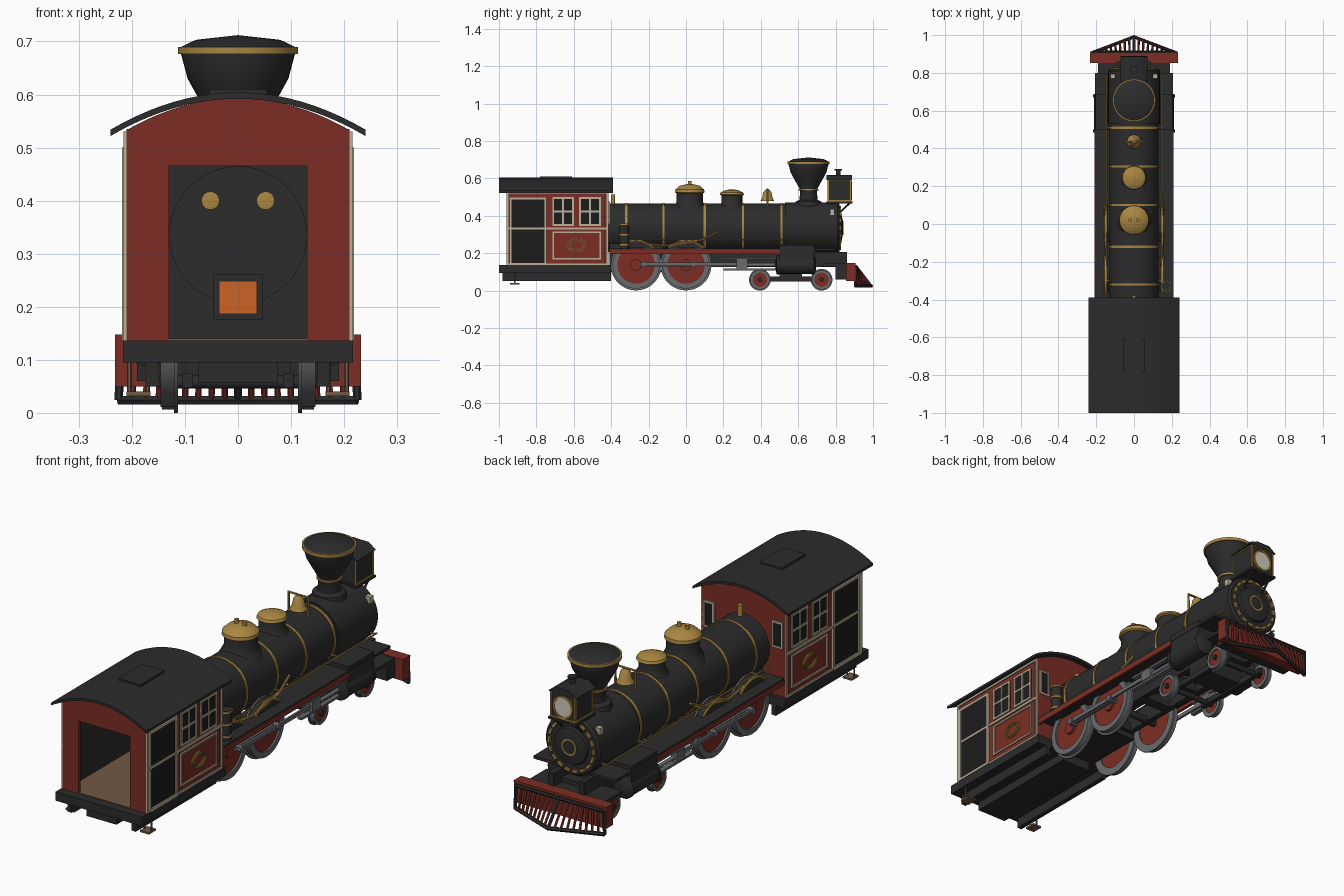
import bpy, bmesh
from math import sin, cos, pi, radians
from mathutils import Vector, Matrix

cube = bpy.data.objects.get("Cube")
if cube:
    bpy.data.objects.remove(cube, do_unlink=True)


def material(name, r, g, b):
    m = bpy.data.materials.new(name)
    m.use_nodes = True
    m.diffuse_color = (r, g, b, 1)
    m.node_tree.nodes["Principled BSDF"].inputs["Base Color"].default_value = (r, g, b, 1)
    return m


black = material("black iron", 0.025, 0.025, 0.025)
dark = material("dark glass", 0.012, 0.012, 0.012)
red = material("barn red", 0.2, 0.027, 0.018)
gold = material("brass", 0.4, 0.24, 0.055)
cream = material("cream trim", 0.5, 0.44, 0.32)
grey = material("grey steel", 0.14, 0.145, 0.155)
orange = material("fire orange", 0.6, 0.13, 0.02)
brown = material("wood brown", 0.17, 0.1, 0.06)
lens = material("lamp lens", 0.65, 0.6, 0.5)


def finish(ob, mat, mirror=False, smooth=False):
    ob.data.materials.clear()
    ob.data.materials.append(mat)
    if smooth:
        bpy.ops.object.select_all(action='DESELECT')
        ob.select_set(True)
        bpy.context.view_layer.objects.active = ob
        bpy.ops.object.shade_smooth_by_angle(angle=radians(40))
    if mirror:
        ob.modifiers.new("Mirror", 'MIRROR').use_mirror_merge = False
    return ob


def from_bmesh(name, bm, mat, mirror=False, smooth=False):
    bmesh.ops.recalc_face_normals(bm, faces=bm.faces)
    me = bpy.data.meshes.new(name)
    bm.to_mesh(me)
    bm.free()
    ob = bpy.data.objects.new(name, me)
    bpy.context.collection.objects.link(ob)
    return finish(ob, mat, mirror, smooth)


def boxes(name, spans, mat, mirror=False):
    bm = bmesh.new()
    for span in spans:
        centre = Vector([(a + b) / 2 for a, b in span])
        size = Vector([b - a for a, b in span])
        bmesh.ops.create_cube(bm, size=1, matrix=Matrix.LocRotScale(centre, None, size))
    return from_bmesh(name, bm, mat, mirror)


def box(name, x, y, z, mat, mirror=False):
    return boxes(name, [(x, y, z)], mat, mirror)


def frame(name, depth, u, z, w, mat, axis='x', mirror=True, cross=False):
    """Rectangular trim in a plane facing x or y, optionally with glazing bars."""
    cells = [(u, (z[0], z[0] + w)), (u, (z[1] - w, z[1])),
             ((u[0], u[0] + w), z), ((u[1] - w, u[1]), z)]
    if cross:
        mu, mz = sum(u) / 2, sum(z) / 2
        cells += [((mu - w / 2, mu + w / 2), z), (u, (mz - w / 2, mz + w / 2))]
    spans = [(depth, a, b) if axis == 'x' else (a, depth, b) for a, b in cells]
    return boxes(name, spans, mat, mirror)


def lathe(name, profile, centre, mat, axis='z', mirror=False, steps=40):
    bm = bmesh.new()
    vs = [bm.verts.new((r, 0, h)) for r, h in profile]
    es = [bm.edges.new(pair) for pair in zip(vs, vs[1:])]
    bmesh.ops.spin(bm, geom=vs + es, axis=(0, 0, 1), cent=(0, 0, 0), angle=2 * pi, steps=steps)
    bmesh.ops.remove_doubles(bm, verts=bm.verts, dist=0.0001)
    way = Vector([float(axis == a) for a in 'xyz'])
    turn = Vector((0, 0, 1)).rotation_difference(way).to_matrix().to_4x4()
    bm.transform(Matrix.Translation(centre) @ turn)
    return from_bmesh(name, bm, mat, mirror, True)


def cylinder(name, r, span, centre, mat, axis='z', mirror=False):
    a, b = span
    return lathe(name, [(0, a), (r, a), (r, b), (0, b)], centre, mat, axis, mirror)


def ring(name, inner, outer, span, centre, mat, axis='z', mirror=False):
    a, b = span
    loop = [(inner, a), (outer, a), (outer, b), (inner, b), (inner, a)]
    return lathe(name, loop, centre, mat, axis, mirror)


def pipe(name, paths, r, mat, mirror=False, cyclic=False):
    cu = bpy.data.curves.new(name, 'CURVE')
    cu.dimensions, cu.bevel_depth, cu.bevel_resolution, cu.use_fill_caps = '3D', r, 1, True
    for pts in paths:
        sp = cu.splines.new('POLY')
        sp.points.add(len(pts) - 1)
        sp.use_cyclic_u = cyclic
        for p, co in zip(sp.points, pts):
            p.co = (*co, 1)
    ob = bpy.data.objects.new(name, cu)
    bpy.context.collection.objects.link(ob)
    bpy.ops.object.select_all(action='DESELECT')
    ob.select_set(True)
    bpy.context.view_layer.objects.active = ob
    bpy.ops.object.convert(target='MESH')
    return finish(bpy.context.object, mat, mirror, True)


def prism(name, outline, span, mat, axis='y', mirror=False):
    bm = bmesh.new()
    place = (lambda u, z: (u, span[0], z)) if axis == 'y' else (lambda u, z: (span[0], u, z))
    face = bm.faces.new([bm.verts.new(place(u, z)) for u, z in outline])
    out = bmesh.ops.extrude_face_region(bm, geom=[face])
    move = Vector((0, 1, 0) if axis == 'y' else (1, 0, 0)) * (span[1] - span[0])
    bmesh.ops.translate(bm, vec=move, verts=[v for v in out['geom'] if isinstance(v, bmesh.types.BMVert)])
    return from_bmesh(name, bm, mat, mirror, True)


def arch(half, top, drop, n=20):
    xs = [half * (1 - 2 * i / n) for i in range(n + 1)]
    return [(x, top - drop * (x / half) ** 2) for x in xs]


# Cab shell and roof
wall = [(-0.21, 0.13), (0.21, 0.13)] + arch(0.21, 0.593, 0.06)
door = [(-0.13, 0.13), (-0.13, 0.465), (0.13, 0.465), (0.13, 0.13)]
prism("cab_back_wall", door + wall[1:] + wall[:1], (-0.96, -0.945), red)
prism("cab_front_wall", wall, (-0.43, -0.415), red)
prism("cab_front_lining", wall, (-0.436, -0.43), black)
box("cab_side_wall", (0.195, 0.21), (-0.96, -0.415), (0.13, 0.535), red, True)
box("cab_side_lining", (0.19, 0.195), (-0.945, -0.43), (0.135, 0.53), black, True)
prism("cab_roof", arch(0.24, 0.604, 0.07) + arch(0.24, 0.592, 0.07)[::-1], (-1, -0.39), black)
box("roof_hatch", (-0.055, 0.055), (-0.78, -0.61), (0.59, 0.61), black)
box("cab_floor", (-0.19, 0.19), (-0.96, -0.43), (0.135, 0.14), brown)
box("cab_deck", (-0.217, 0.217), (-1, -0.4), (0.095, 0.136), black)
box("deck_beam", (-0.075, 0.075), (-0.98, -0.4), (0.056, 0.096), black)
box("deck_sill", (0.15, 0.172), (-0.98, -0.4), (0.05, 0.096), black, True)

# Cab openings and trim
side = (0.208, 0.216)
pane = (0.205, 0.212)
box("side_door_panel", pane, (-0.935, -0.755), (0.14, 0.49), dark, True)
frame("side_door_frame", (0.208, 0.219), (-0.945, -0.745), (0.136, 0.5), 0.012, cream)
for label, span in (("rear", (-0.715, -0.6)), ("forward", (-0.572, -0.455))):
    box(label + "_window_pane", pane, span, (0.35, 0.495), dark, True)
    frame(label + "_window_frame", side, span, (0.345, 0.5), 0.01, cream, cross=True)
frame("lower_panel_trim", side, (-0.715, -0.455), (0.165, 0.315), 0.008, cream)
frame("cab_side_trim", side, (-0.96, -0.415), (0.134, 0.53), 0.01, cream)
box("cab_belt_rail", side, (-0.96, -0.415), (0.326, 0.338), cream, True)
for size in (1, 0.72):
    oval = [(0.213, -0.585 + 0.05 * size * cos(t * pi / 16), 0.24 + 0.034 * size * sin(t * pi / 16)) for t in range(32)]
    pipe("side_oval_trim", [oval], 0.004, gold, True, True)
box("front_window_pane", (0.15, 0.195), (-0.416, -0.411), (0.36, 0.47), dark, True)
frame("front_window_frame", (-0.416, -0.407), (0.145, 0.2), (0.355, 0.475), 0.008, cream, 'y')
pipe("rear_step", [[(x, -0.915, 0.1), (x, -0.915, 0.04)] for x in (0.17, 0.205)], 0.004, brown, True)
box("rear_step_tread", (0.165, 0.21), (-0.94, -0.89), (0.032, 0.04), brown, True)

# Boiler, backhead and smokebox
axis_z = 0.335
cylinder("boiler", 0.13, (-0.5, 0.55), (0, 0, axis_z), black, 'y')
for y in (-0.32, -0.12, 0.1, 0.305, 0.51):
    ring("boiler_band", 0.125, 0.134, (-0.006, 0.006), (0, y, axis_z), gold, 'y')
lathe("smokebox", [(0, 0.53), (0.137, 0.53), (0.137, 0.81), (0.128, 0.82), (0, 0.82)], (0, 0, axis_z), black, 'y')
lathe("smokebox_door", [(0.085, 0), (0.08, 0.01), (0.04, 0.018), (0, 0.02)], (0, 0.82, axis_z), black, 'y')
ring("smokebox_door_ring", 0.03, 0.037, (0, 0.022), (0, 0.82, axis_z), gold, 'y')
bm = bmesh.new()
for i in range(18):
    spot = Matrix.Translation((0, 0.822, axis_z)) @ Matrix.Rotation(i * pi / 9, 4, 'Y') @ Matrix.Translation((0.112, 0, 0))
    bmesh.ops.create_cube(bm, size=1, matrix=spot @ Matrix.Diagonal((0.012, 0.012, 0.026, 1)))
from_bmesh("smokebox_clamps", bm, gold)
box("firebox", (-0.1, 0.1), (-0.41, -0.12), (0.1, 0.3), black)
box("fire_door_frame", (-0.046, 0.046), (-0.508, -0.49), (0.175, 0.262), black)
box("fire_glow", (-0.036, 0.036), (-0.513, -0.5), (0.186, 0.249), orange)
lathe("pressure_gauge", [(0, -0.015), (0.017, -0.012), (0.017, 0), (0, 0)], (0.052, -0.5, 0.4), gold, 'y', True)
pipe("handrail", [[(0.145, -0.4, 0.27), (0.145, 0.79, 0.27)]], 0.004, gold, True)
pipe("handrail_posts", [[(0.1, y, 0.27), (0.145, y, 0.27)] for y in (-0.3, 0.1, 0.51, 0.78)], 0.004, gold, True)
pipe("feed_pipe", [[(0.14, -0.25, 0.25), (0.15, -0.1, 0.24), (0.15, 0.08, 0.27), (0.14, 0.17, 0.315)]], 0.006, gold, True)
box("marker_lamp", (0.1, 0.125), (0.77, 0.795), (0.405, 0.435), cream, True)

# Chimney, domes, bell and whistle
lathe("chimney", [(0.075, 0.445), (0.07, 0.475), (0.048, 0.485), (0.045, 0.54), (0.07, 0.585), (0.095, 0.63),
                  (0.107, 0.675), (0.107, 0.69), (0.08, 0.703), (0, 0.712)], (0, 0.655, 0), black)
ring("chimney_rim", 0.1, 0.113, (0.676, 0.69), (0, 0.655, 0), gold)
ring("chimney_collar", 0.04, 0.053, (0.535, 0.543), (0, 0.655, 0), gold)
lathe("large_dome_base", [(0.1, 0.42), (0.08, 0.455), (0.07, 0.475), (0.07, 0.53)], (0, 0.02, 0), black)
lathe("large_dome_cap", [(0.07, 0.52), (0.079, 0.525), (0.077, 0.54), (0.055, 0.56), (0, 0.573)], (0, 0.02, 0), gold)
cylinder("dome_valve", 0.01, (0.56, 0.585), (0.02, 0.02, 0), gold, mirror=True)
lathe("small_dome_base", [(0.085, 0.42), (0.066, 0.455), (0.056, 0.47), (0.056, 0.515)], (0, 0.245, 0), black)
lathe("small_dome_cap", [(0.056, 0.508), (0.065, 0.513), (0.06, 0.525), (0.035, 0.537), (0, 0.542)], (0, 0.245, 0), gold)
lathe("bell", [(0, 0.482), (0.038, 0.478), (0.028, 0.495), (0.022, 0.525), (0.01, 0.54), (0, 0.542)], (0, 0.435, 0), gold)
pipe("bell_frame", [[(x, 0.435, z) for x, z in ((-0.05, 0.45), (-0.05, 0.542), (0.05, 0.542), (0.05, 0.45))]], 0.006, gold)
cylinder("whistle", 0.011, (0.45, 0.515), (0, -0.39, 0), gold)

# Headlight
box("headlight_shelf", (-0.07, 0.07), (0.75, 0.89), (0.466, 0.476), black)
box("headlight_body", (-0.06, 0.06), (0.76, 0.88), (0.476, 0.59), black)
frame("headlight_side_trim", (0.058, 0.064), (0.757, 0.883), (0.476, 0.595), 0.007, gold)
frame("headlight_front_trim", (0.878, 0.885), (-0.064, 0.064), (0.476, 0.595), 0.007, gold, 'y', False)
prism("headlight_roof", [(-0.072, 0.592), (0.072, 0.592), (0.035, 0.618), (-0.035, 0.618)], (0.752, 0.888), black)
cylinder("headlight_vent", 0.012, (0.61, 0.645), (0, 0.815, 0), black)
cylinder("headlight_vent_cap", 0.02, (0.642, 0.65), (0, 0.815, 0), black)
cylinder("headlight_lens", 0.043, (0, 0.005), (0, 0.88, 0.533), lens, 'y')
ring("headlight_lens_ring", 0.042, 0.05, (0, 0.008), (0, 0.88, 0.533), gold, 'y')
pipe("headlight_bracket", [[(0.05, 0.875, 0.468), (0.05, 0.815, 0.41)]], 0.006, black, True)

# Running boards, frame and air pump
box("running_board", (0.08, 0.207), (-0.41, 0.8), (0.213, 0.226), black, True)
box("running_board_valance", (0.196, 0.208), (-0.41, 0.5), (0.196, 0.22), red, True)
box("main_frame", (0.065, 0.09), (-0.41, 0.86), (0.125, 0.205), black, True)
boxes("frame_crossbars", [((-0.09, 0.09), (y, y + 0.05), (0.125, 0.165)) for y in (-0.15, 0.12, 0.3, 0.55, 0.75)], black)
box("smokebox_saddle", (-0.1, 0.1), (0.5, 0.69), (0.12, 0.25), black)
box("front_deck", (-0.19, 0.19), (0.73, 0.86), (0.13, 0.145), black)
box("front_deck_beam", (-0.19, 0.19), (0.8, 0.86), (0.06, 0.13), black)
cylinder("air_pump", 0.025, (0.22, 0.36), (0.17, -0.33, 0), black)
for z in (0.24, 0.295, 0.35):
    ring("air_pump_band", 0.02, 0.029, (z, z + 0.008), (0.17, -0.33, 0), gold)

# Driving wheels, splashers and rods
for y in (-0.267, 0):
    hub = (0, y, 0.137)
    ring("driver_tyre", 0.1, 0.126, (0.12, 0.146), hub, grey, 'x', True)
    ring("driver_flange", 0.1, 0.136, (0.113, 0.121), hub, grey, 'x', True)
    cylinder("driver_centre", 0.102, (0.118, 0.138), hub, red, 'x', True)
    cylinder("driver_hub", 0.03, (0.118, 0.15), hub, red, 'x', True)
    cylinder("driver_axle", 0.016, (-0.12, 0.12), hub, black, 'x')
    arc = [(y + 0.13 * cos(t), 0.137 + 0.13 * sin(t)) for t in [radians(44 + 4 * i) for i in range(24)]]
    prism("splasher", arc, (0.11, 0.152), black, 'x', True)
    pipe("splasher_edge", [[(0.152, u, z) for u, z in arc]], 0.006, gold, True)
    cylinder("crank_pin", 0.014, (0.14, 0.182), (0, y + 0.04, 0.14), grey, 'x', True)
box("coupling_rod", (0.152, 0.162), (-0.245, 0.06), (0.13, 0.15), grey, True)
box("main_rod", (0.166, 0.176), (-0.24, 0.32), (0.132, 0.15), grey, True)
box("crosshead", (0.155, 0.185), (0.27, 0.33), (0.118, 0.165), grey, True)
boxes("crosshead_guides", [((0.16, 0.18), (0.2, 0.49), (z, z + 0.01)) for z in (0.108, 0.165)], grey, True)
cylinder("piston_rod", 0.009, (0.3, 0.49), (0.168, 0, 0.138), grey, 'y', True)
lathe("steam_cylinder", [(0, 0.475), (0.03, 0.48), (0.05, 0.485), (0.05, 0.5), (0.047, 0.5), (0.047, 0.67), (0.05, 0.67),
                         (0.05, 0.685), (0.03, 0.695), (0, 0.695)], (0.166, 0, 0.137), black, 'y', True)
box("steam_chest", (0.1, 0.205), (0.5, 0.685), (0.16, 0.243), black, True)

# Leading truck
for y in (0.395, 0.725):
    hub = (0, y, 0.058)
    ring("truck_tyre", 0.038, 0.052, (0.12, 0.143), hub, grey, 'x', True)
    ring("truck_flange", 0.038, 0.058, (0.114, 0.121), hub, grey, 'x', True)
    cylinder("truck_wheel_centre", 0.04, (0.118, 0.138), hub, red, 'x', True)
    cylinder("truck_axle", 0.012, (-0.148, 0.148), hub, black, 'x')
box("truck_side_frame", (0.085, 0.105), (0.36, 0.76), (0.048, 0.075), black, True)
box("truck_bolster", (-0.1, 0.1), (0.5, 0.62), (0.055, 0.13), black)

# Buffer beam and slatted pilot
box("buffer_beam", (-0.232, 0.232), (0.855, 0.905), (0.05, 0.145), red)
box("buffer_beam_cap", (-0.232, 0.232), (0.853, 0.907), (0.143, 0.148), red)
nose = lambda x: 0.905 + 0.085 * (1 - abs(x) / 0.225)
slats = [0.025 * i for i in range(-8, 9)]
pipe("pilot_slats", [[(x * 0.95, 0.908, 0.128), (x, nose(x), 0.027)] for x in slats], 0.006, red)
pipe("pilot_foot", [[(-0.225, 0.905, 0.024), (0, 0.991, 0.024), (0.225, 0.905, 0.024)]], 0.009, black)
pipe("pilot_top", [[(-0.22, 0.91, 0.13), (0.22, 0.91, 0.13)]], 0.008, black)
pipe("pilot_ends", [[(0.22, 0.908, 0.13), (0.225, 0.905, 0.024)]], 0.008, black, True)
pipe("pilot_ridge", [[(0, 0.91, 0.13), (0, 0.991, 0.024)]], 0.008, black)
